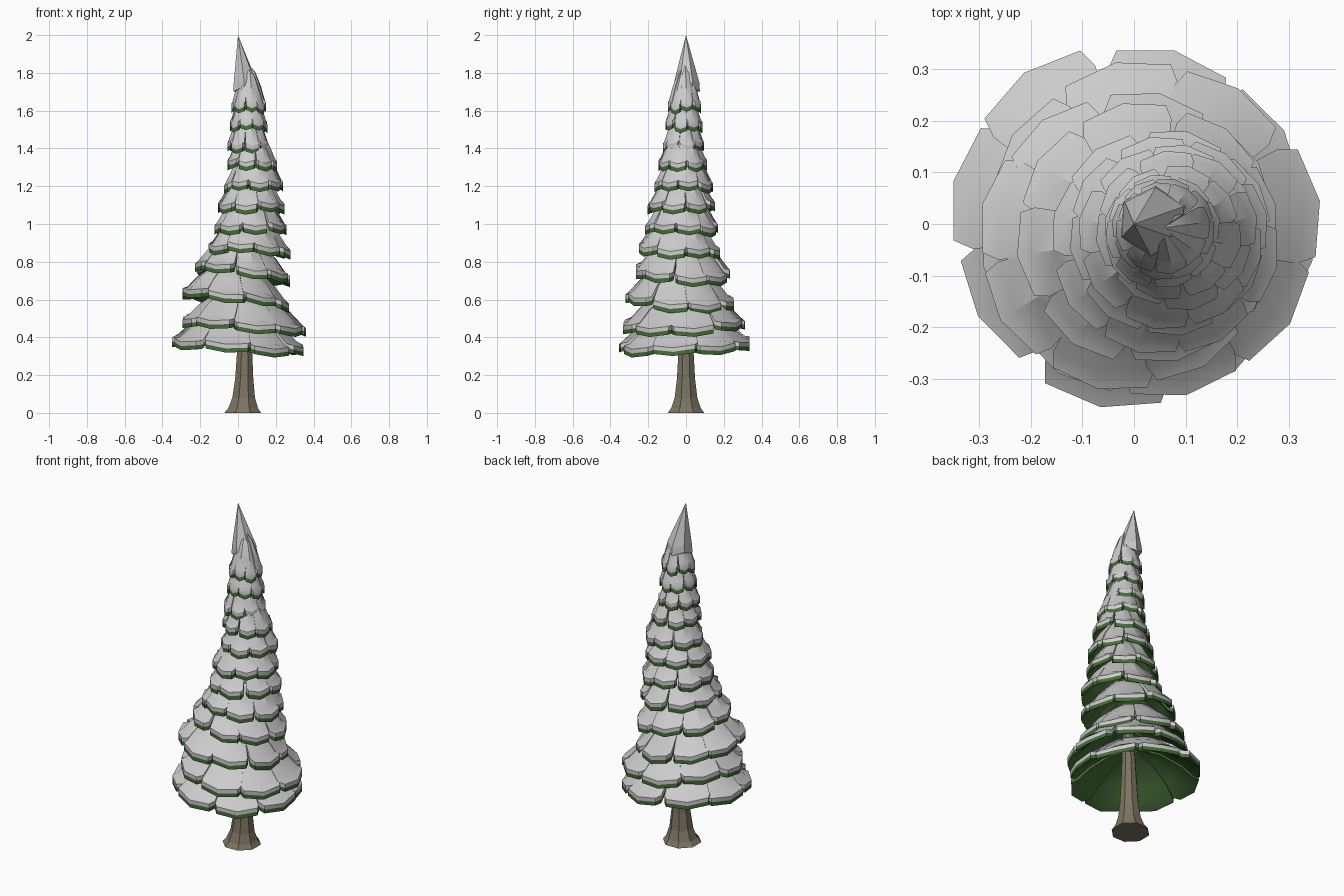
import bpy, bmesh, math, random
from mathutils import Vector

if "Cube" in bpy.data.objects:
    bpy.data.objects.remove(bpy.data.objects["Cube"])

random.seed(4)


def material(name, rgb):
    m = bpy.data.materials.new(name)
    m.diffuse_color = (*rgb, 1)
    m.use_nodes = True
    m.node_tree.nodes["Principled BSDF"].inputs["Base Color"].default_value = m.diffuse_color
    return m


green = material("needle_green", (0.06, 0.15, 0.04))
bark = material("bark", (0.20, 0.175, 0.12))


def finish(bm, name, mat=None, smooth=None):
    bmesh.ops.recalc_face_normals(bm, faces=bm.faces)
    me = bpy.data.meshes.new(name)
    bm.to_mesh(me)
    bm.free()
    ob = bpy.data.objects.new(name, me)
    bpy.context.collection.objects.link(ob)
    if mat:
        me.materials.append(mat)
    if smooth:
        bpy.ops.object.select_all(action='DESELECT')
        ob.select_set(True)
        bpy.context.view_layer.objects.active = ob
        bpy.ops.object.shade_smooth_by_angle(angle=math.radians(smooth))
    return ob


def slab(bm, grid, top, bottom):
    """Closed plate from a grid of points, between two vertical offsets."""
    nr, nc = len(grid), len(grid[0])
    a, b = [[[bm.verts.new(p + Vector((0, 0, o))) for p in row] for row in grid]
            for o in (top, bottom)]
    for i in range(nr - 1):
        for j in range(nc - 1):
            for g in (a, b):
                bm.faces.new((g[i][j], g[i][j + 1], g[i + 1][j + 1], g[i + 1][j]))
    rim = ([(0, j) for j in range(nc)] + [(i, nc - 1) for i in range(1, nr)]
           + [(nr - 1, j) for j in range(nc - 2, -1, -1)] + [(i, 0) for i in range(nr - 2, 0, -1)])
    for (i, j), (k, l) in zip(rim, rim[1:] + rim[:1]):
        bm.faces.new((a[i][j], a[k][l], b[k][l], b[i][j]))


def loft(bm, rings, tip=None):
    """Closed skin through rings of equal length, optionally ending in a point."""
    vs = [[bm.verts.new(p) for p in r] for r in rings]
    n = len(vs[0])
    for r, s in zip(vs, vs[1:]):
        for i in range(n):
            bm.faces.new((r[i], r[(i + 1) % n], s[(i + 1) % n], s[i]))
    bm.faces.new(vs[0])
    if tip:
        t = bm.verts.new(tip)
        for i in range(n):
            bm.faces.new((vs[-1][i], vs[-1][(i + 1) % n], t))
    else:
        bm.faces.new(vs[-1])


# Trunk: flared octagon
bm = bmesh.new()
loft(bm, [[(cx + r * math.cos(math.tau * (k + .5) / 8), r * math.sin(math.tau * (k + .5) / 8), z)
           for k in range(8)]
          for z, r, cx in [(0, .105, .025), (.025, .085, .027), (.08, .065, .03),
                           (.18, .052, .033), (.33, .043, .035), (.6, .03, .04)]])
finish(bm, "trunk", bark)

# Branch tiers: bottom z, centre x, centre y, radius, tilt along x, tilt along y
TIERS = [(.325, -.005, 0, .36, -.075, .04), (.435, .03, -.01, .335, -.07, .03),
         (.57, -.01, -.03, .295, -.14, -.05), (.71, .03, -.02, .258, -.12, -.05),
         (.83, .055, -.035, .226, -.08, -.02), (.945, .065, -.02, .197, -.04, 0),
         (1.06, .07, -.025, .18, 0, 0), (1.17, .083, -.012, .157, 0, 0),
         (1.285, .075, -.017, .134, 0, 0), (1.38, .055, -.015, .114, 0, 0),
         (1.49, .058, -.01, .101, 0, 0), (1.59, .055, -.008, .093, 0, 0)]
# Plate rows: radius fraction, rise, width fraction
ROWS = [(.08, .20, 1.05), (.40, .165, 1.05), (.72, .09, 1.05), (.90, .03, 1.0), (1, 0, .84)]
N = 8
for t, (z0, cx, cy, R, tx, ty) in enumerate(TIERS):
    snow, needles = bmesh.new(), bmesh.new()
    for k in range(N):
        ang = math.radians(33 + 22.5 * (t % 2)) + math.tau * k / N + random.uniform(-.05, .05)
        scale = R * random.uniform(.96, 1.01)
        lift = random.uniform(-.008, .012)
        grid = []
        for f, rise, w in ROWS:
            row = []
            for u in (-1, 0, 1):
                a = ang + u * w * math.pi / N
                r = scale * f * (.975 if u else 1)
                x, y = r * math.cos(a), r * math.sin(a)
                z = z0 + .04 + lift + rise + tx * x + ty * y - (.012 * f if u else 0) * (1 if f < .95 else -1)
                row.append(Vector((cx + x, cy + y, z)))
            grid.append(row)
        slab(snow, grid, 0, -.022)
        slab(needles, grid, -.022, -.044)
    finish(snow, f"snow_tier_{t + 1}", None, 30)
    finish(needles, f"needle_tier_{t + 1}", green, 30)

# Snowy tip: leaning six-sided spike with a short ragged skirt
bm = bmesh.new()


def ring(r, z, jag):
    return [(.037 + r * math.cos(math.tau * k / 6 + .45), .005 + r * math.sin(math.tau * k / 6 + .45),
             z + jag * (-1) ** k) for k in range(6)]


loft(bm, [ring(.069, 1.715, .013), ring(.066, 1.755, .006)], (0, 0, 2))
finish(bm, "snow_tip")
